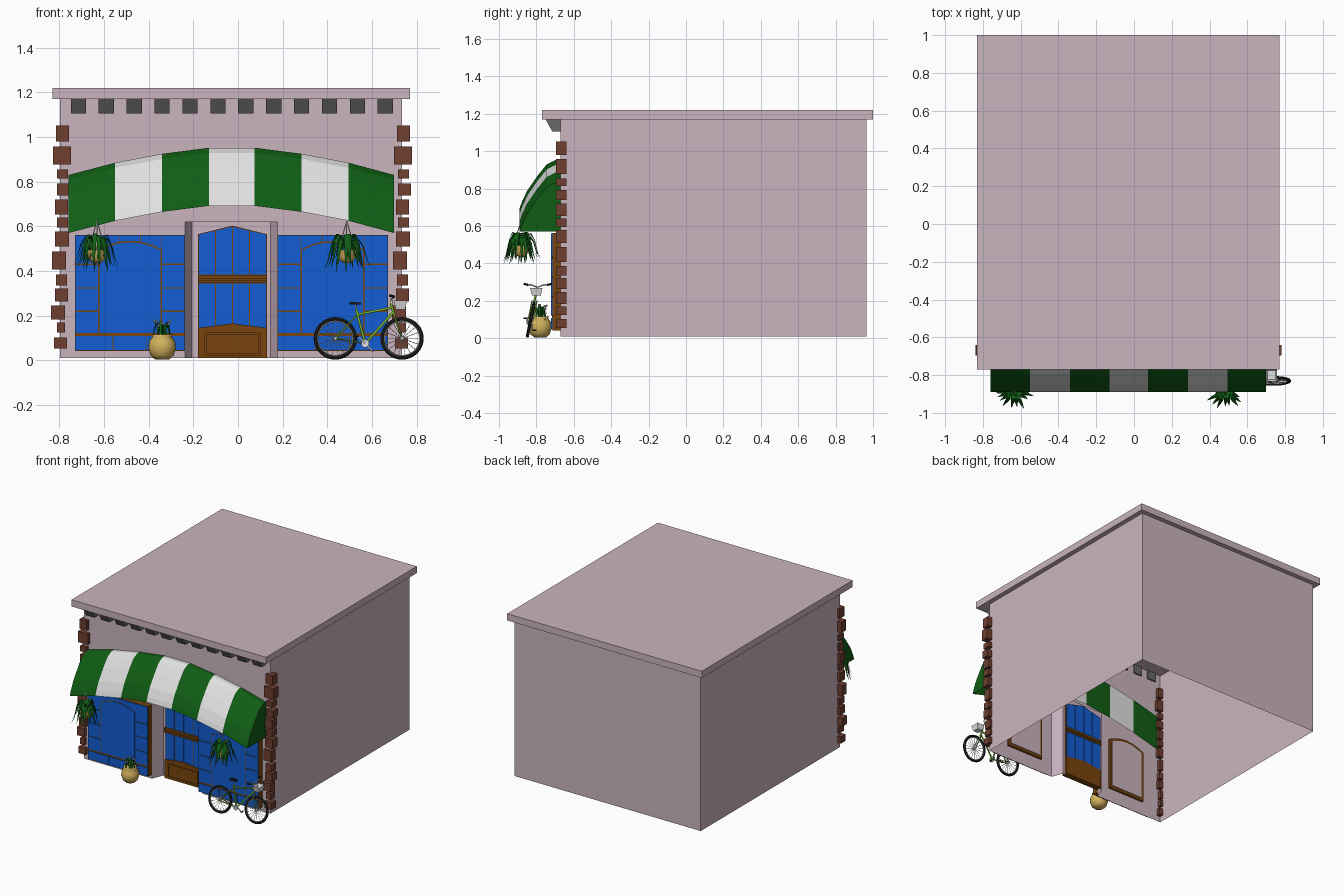
import bpy, bmesh, math, random
from mathutils import Vector

if "Cube" in bpy.data.objects:
    bpy.data.objects.remove(bpy.data.objects["Cube"])
random.seed(4)

def mat(name, r, g, b):
    m = bpy.data.materials.new(name)
    m.diffuse_color = (r, g, b, 1)
    m.use_nodes = True
    m.node_tree.nodes["Principled BSDF"].inputs["Base Color"].default_value = m.diffuse_color
    return m
PINK = mat("pink plaster", .60, .46, .53)
BLUE = mat("blue paint", .006, .11, .65)
GREEN = mat("deep green", .005, .11, .007)
WHITE = mat("white", .75, .75, .75)
BRICK = mat("brick", .16, .05, .03)
BROWN = mat("brown wood", .19, .06, .004)
GREY = mat("grey stone", .14, .14, .14)
GOLD = mat("gold clay", .66, .45, .11)
BLACK = mat("black", .008, .008, .008)
LIME = mat("lime", .2, .48, .03)
X0 = -0.03                       # symmetry line of the building

def make(name, verts, faces, *mats, smooth=False):
    me = bpy.data.meshes.new(name)
    me.from_pydata([tuple(v) for v in verts], [], faces)
    for m in mats:
        me.materials.append(m)
    bm = bmesh.new()
    bm.from_mesh(me)
    bmesh.ops.recalc_face_normals(bm, faces=bm.faces)
    for f in bm.faces:
        f.smooth = smooth
    bm.to_mesh(me)
    bm.free()
    ob = bpy.data.objects.new(name, me)
    bpy.context.collection.objects.link(ob)
    return ob

def prism(name, pts, a, b, m, axis='y'):
    """Extrude a 2D outline: (x,z) along y, or (y,z) along x."""
    put = (lambda p, t: (p[0], t, p[1])) if axis == 'y' else (lambda p, t: (t, p[0], p[1]))
    n = len(pts)
    faces = [tuple(range(n)), tuple(range(2 * n - 1, n - 1, -1))]
    faces += [(i, (i + 1) % n, (i + 1) % n + n, i + n) for i in range(n)]
    return make(name, [put(p, a) for p in pts] + [put(p, b) for p in pts], faces, m)

def box(name, x0, x1, y0, y1, z0, z1, m):
    return prism(name, [(x0, z0), (x1, z0), (x1, z1), (x0, z1)], y0, y1, m)

def tube(name, pts, r, m, sides=6):
    cu = bpy.data.curves.new(name, 'CURVE')
    cu.dimensions = '3D'
    cu.bevel_depth = r
    cu.bevel_resolution = max(0, sides // 2 - 2)
    cu.use_fill_caps = True
    sp = cu.splines.new('POLY')
    sp.points.add(len(pts) - 1)
    for p, q in zip(sp.points, pts):
        p.co = (*q, 1)
    cu.materials.append(m)
    ob = bpy.data.objects.new(name, cu)
    bpy.context.collection.objects.link(ob)

def lathe(name, prof, x, y, m, n=20):
    vs = [(x + r * math.cos(2 * math.pi * i / n), y + r * math.sin(2 * math.pi * i / n), z)
          for r, z in prof for i in range(n)]
    fs = [(k * n + i, k * n + (i + 1) % n, (k + 1) * n + (i + 1) % n, (k + 1) * n + i)
          for k in range(len(prof) - 1) for i in range(n)]
    fs += [tuple(range(n)), tuple(range((len(prof) - 1) * n, len(prof) * n))]
    make(name, vs, fs, m, smooth=True)

# Walls: open-bottomed shell with a splayed door recess
L, R, F, B, Z0, Z1 = -.797, .735, -.67, .965, .01, 1.17
OL, OR, IL, IR, D, T = -.237, .177, -.205, .145, -.585, .62
quads = [[(L, F, Z0), (L, B, Z0), (L, B, Z1), (L, F, Z1)], [(R, F, Z0), (R, B, Z0), (R, B, Z1), (R, F, Z1)],
         [(L, B, Z0), (R, B, Z0), (R, B, Z1), (L, B, Z1)], [(L, F, Z0), (OL, F, Z0), (OL, F, Z1), (L, F, Z1)],
         [(OR, F, Z0), (R, F, Z0), (R, F, Z1), (OR, F, Z1)], [(OL, F, T), (OR, F, T), (OR, F, Z1), (OL, F, Z1)],
         [(OL, F, Z0), (IL, D, Z0), (IL, D, T), (OL, F, T)], [(OR, F, Z0), (IR, D, Z0), (IR, D, T), (OR, F, T)],
         [(IL, D, Z0), (IR, D, Z0), (IR, D, T), (IL, D, T)], [(OL, F, T), (OR, F, T), (IR, D, T), (IL, D, T)]]
make("walls", [v for q in quads for v in q], [tuple(range(4 * i, 4 * i + 4)) for i in range(len(quads))], PINK)
box("roof_slab", -.83, .77, -.77, 1, 1.17, 1.22, PINK)

# Corbels under the roof
for i in range(12):
    cx = -.715 + i * .125
    prism("corbel", [(-.75, 1.17), (-.715, 1.105), (-.66, 1.105), (-.66, 1.17)], cx - .034, cx + .034, GREY, 'x')

# Corner bricks: left edge, width, top and bottom in drawing steps
rows = [(56, 13, 126, 142), (53, 18, 147, 165), (57, 11, 170, 179), (57, 13, 184, 196), (55, 13, 200, 215),
        (57, 11, 218, 228), (55, 14, 232, 247), (52, 14, 252, 270), (56, 11, 275, 286), (55, 13, 289, 302),
        (51, 14, 306, 320), (57, 8, 323, 333), (54, 13, 338, 349)]
for x, w, t, b in rows:
    for shift in (0, 1.529):
        bx = (x - 238.5) / 223.7 + shift
        box("corner_brick", bx, bx + w / 223.7, -.695, -.64, (361 - b) / 223.5, (361 - t) / 223.5, BRICK)

# Awning: curved profile swept along an arch, striped, closed ends
xs = [-.76, -.55, -.34, -.13, .075, .285, .495, .70]
rise = [0, .055, .095, .122]
rise += rise[::-1]
prof = [(-.66, .26), (-.70, .26), (-.745, .237), (-.795, .175), (-.85, .095), (-.878, .035), (-.89, 0), (-.66, 0)]
n = len(prof)
vs = [(x, y, .57 + h + z) for x, h in zip(xs, rise) for y, z in prof]
fs = [(s * n + k, s * n + k + 1, s * n + n + k + 1, s * n + n + k) for s in range(7) for k in range(n - 2)]
fs += [(s * n + n - 1, s * n, s * n + n, s * n + 2 * n - 1) for s in range(7)]
fs += [tuple(range(n)), tuple(range(7 * n, 8 * n))]
aw = make("awning", vs, fs, GREEN, WHITE)
for p in aw.data.polygons:
    stripe = sum(p.center.x > x for x in xs[1:-1])
    p.material_index = stripe % 2

# Shop windows: brown backing, blue blocks, arched pane
def arch(c, hw, z0, z1, top, n=6):
    return [(c - hw, z0), (c + hw, z0)] + [
        (c + hw * (1 - 2 * i / n), z1 + (top - z1) * (1 - (1 - 2 * i / n) ** 2)) for i in range(n + 1)]
for side in (-1, 1):
    c = X0 + side * .454
    box("window_backing", c - .247, c + .247, -.715, -.672, .042, .562, BROWN)
    prism("window_frame", arch(c, .15, .11, .495, .535), -.717, -.655, BROWN)
    prism("window_inner_panel", arch(c, .13, .13, .48, .515), -.66, -.65, PINK)
    prism("window_pane", arch(c, .137, .122, .493, .528), -.721, -.716, BLUE)
    for z0, z1 in ((.122, .217), (.223, .321), (.327, .427), (.433, .56)):
        for s in (-1, 1):
            a, b = sorted((c + s * .143, c + s * .245))
            box("window_block", a, b, -.721, -.715, z0, z1, BLUE)
    for a, b in ((-.245, -.078), (-.074, .073), (.077, .245)):
        box("window_sill_block", c + a, c + b, -.721, -.715, .046, .108, BLUE)
    for a, b in ((-.141, -.049), (-.046, .046), (.049, .141)):
        low = [(c + b - (b - a) * i / 3, .497 + .038 * (1 - ((b - (b - a) * i / 3) / .141) ** 2)) for i in range(4)]
        prism("window_head_block", [(c + a, .56), (c + b, .56)] + low, -.721, -.715, BLUE)

# Door set back in the recess
dc, hw = -.025, .154
top = lambda x: .562 + .036 * (1 - abs(x - dc) / hw)
prism("door", [(dc - hw, .01), (dc + hw, .01), (dc + hw, .565), (dc, .603), (dc - hw, .565)], -.597, -.573, BROWN)
for i in range(4):
    a = dc - hw + .004 + i * .0765
    b = a + .0715
    prism("door_upper_pane", [(a, .385), (b, .385), (b, top(b)), (a, top(a))], -.602, -.568, BLUE)
    box("door_lower_pane", a, b, -.602, -.568, .14, .345, BLUE)
box("door_rail", dc - hw, dc + hw, -.612, -.566, .347, .36, BROWN)
box("door_rail_top", dc - hw, dc + hw, -.612, -.566, .366, .382, BROWN)
prism("door_kick_panel", [(dc - hw, .01), (dc + hw, .01), (dc + hw, .145), (dc, .165), (dc - hw, .145)], -.61, -.565, BROWN)
for e in ((-.125, .125, .115, .125), (-.125, .125, .022, .032), (-.125, -.115, .032, .115), (.115, .125, .032, .115)):
    box("door_kick_moulding", dc + e[0], dc + e[1], -.617, -.609, e[2], e[3], BROWN)

# Plants: arching tapered leaves
def leaves(name, x, y, z, count, reach, lift, drop, width):
    vs, fs = [], []
    for i in range(count):
        a = 2 * math.pi * i / count + random.uniform(-.15, .15)
        r, up, dn = reach * random.uniform(.7, 1), lift * random.uniform(.7, 1.1), drop * random.uniform(.6, 1)
        d, s = Vector((math.cos(a), math.sin(a), 0)), Vector((-math.sin(a), math.cos(a), 0))
        k0 = len(vs)
        for k in range(6):
            t = k / 5
            p = Vector((x, y, z + up * math.sin(math.pi * min(1, t * 1.25)) - dn * t ** 2.5)) + d * (r * t ** .8)
            w = width * (.35 + math.sin(math.pi * t) * .65) * (1 - .85 * t ** 3)
            vs += [p + s * w, p - s * w]
        fs += [(k0 + 2 * k, k0 + 2 * k + 1, k0 + 2 * k + 3, k0 + 2 * k + 2) for k in range(5)]
    make(name, vs, fs, GREEN)

# Hanging baskets
for px in (-.632, .487):
    py = -.882
    lathe("hanging_pot", [(.012, .435), (.03, .445), (.041, .465), (.044, .488), (.047, .495), (.036, .495)], px, py, GOLD)
    leaves("hanging_leaves", px, py, .492, 18, .116, .075, .10, .011)
    leaves("hanging_inner_leaves", px, py, .492, 9, .07, .06, .05, .011)
    for i in range(3):
        a = 2 * math.pi * i / 3 + .5
        tube("hanging_chain", [(px, py, .625), (px + .043 * math.cos(a), py + .043 * math.sin(a), .493)], .0025, WHITE, 4)

# Floor pot with flowers
fx, fy = -.34, -.78
lathe("floor_pot", [(.032, .004), (.052, .022), (.062, .055), (.058, .085), (.043, .107), (.047, .116), (.034, .116)], fx, fy, GOLD)
leaves("floor_leaves", fx, fy, .11, 11, .055, .06, .02, .008)
for i in range(8):
    a = i * 2.4
    tip = Vector((fx + .035 * math.cos(a), fy + .035 * math.sin(a), .15 + .035 * random.random()))
    tube("flower_stem", [(fx, fy, .11), tip], .0018, GREEN, 4)
    bpy.ops.mesh.primitive_ico_sphere_add(subdivisions=1, radius=.007, location=tip)
    bpy.context.object.name = "flower"
    bpy.context.object.data.materials.append(WHITE)

# Bicycle leaning towards the wall
LEAN = .2
P = lambda x, z, o=0: Vector((x, -.85 + LEAN * z + o, z))
rear, front, crank, seat, head = (.436, .098), (.735, .098), (.57, .075), (.535, .205), (.69, .25)
for w in (rear, front):
    for nm, rad, mi, m in (("tyre", .0885, .0085, BLACK), ("rim", .079, .003, WHITE)):
        bpy.ops.mesh.primitive_torus_add(major_radius=rad, minor_radius=mi, major_segments=36, minor_segments=8,
                                         location=P(*w), rotation=(math.pi / 2 - math.atan(LEAN), 0, 0))
        bpy.context.object.name = nm
        bpy.context.object.data.materials.append(m)
        bpy.ops.object.shade_smooth()
    for i in range(18):
        a = 2 * math.pi * i / 18
        tube("spoke", [P(*w), P(w[0] + .078 * math.cos(a), w[1] + .078 * math.sin(a))], .0013, WHITE, 4)
    tube("hub", [P(*w, -.016), P(*w, .016)], .007, WHITE, 8)
for a, b in ((seat, (.687, .235)), (crank, (.695, .215)), (crank, (.53, .225)), ((.686, .255), (.70, .20))):
    tube("frame_tube", [P(*a), P(*b)], .006, LIME)
for o in (-.013, .013):
    tube("chain_stay", [P(*crank), P(*rear, o)], .0035, LIME)
    tube("seat_stay", [P(*seat), P(*rear, o)], .0035, LIME)
    tube("fork", [P(.70, .20, o), P(*front, o)], .004, LIME)
    tube("pedal_crank", [P(*crank, o), P(crank[0] + o * 2.5, crank[1] - o * 2.5, o * 1.5)], .0035, WHITE)
    px, pz = crank[0] + o * 2.5, crank[1] - o * 2.5
    tube("pedal", [P(px, pz, o * 1.5), P(px, pz, o * 3.2)], .005, BLACK)
    tube("handlebar", [P(.686, .272), P(.70, .285, o * 2.5), P(.70, .285, o * 4)], .004, WHITE)
    tube("grip", [P(.70, .285, o * 4), P(.68, .29, o * 5.6)], .006, BLACK)
tube("chainring", [P(*crank, -.01), P(*crank, -.006)], .018, WHITE, 12)
tube("stem", [P(.688, .25), P(.686, .275)], .005, WHITE)
tube("seat_post", [P(.53, .22), P(.527, .25)], .004, WHITE)
y = P(0, .256).y
prism("saddle", [(.50, .25), (.55, .25), (.55, .258), (.50, .262)], y - .014, y + .014, BLACK)

# Basket on the handlebar
y = P(0, .25).y
vs = [(.728 + sx * w, y + sy * w * 1.1, z) for w, z in ((.021, .228), (.03, .268)) for sx, sy in ((-1, -1), (1, -1), (1, 1), (-1, 1))]
make("bike_basket", vs, [(0, 1, 2, 3)] + [(i, (i + 1) % 4, (i + 1) % 4 + 4, i + 4) for i in range(4)], WHITE)
